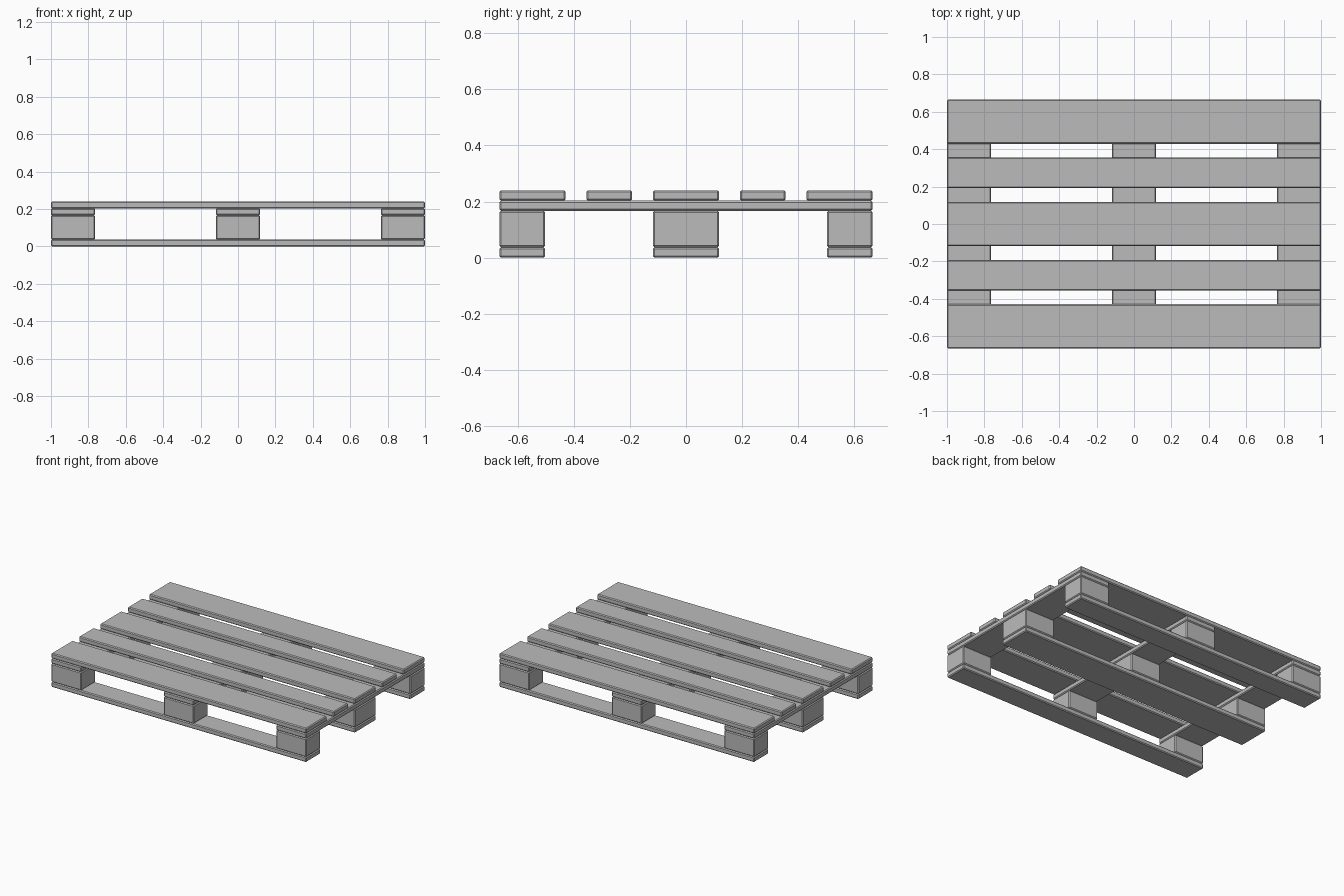
import bpy
import bmesh

cube = bpy.data.objects.get("Cube")
if cube:
    bpy.data.objects.remove(cube, do_unlink=True)

# One plain grey for the whole pallet
grey = bpy.data.materials.new("plain grey")
grey.use_nodes = True
colour = (0.5, 0.5, 0.5, 1)
grey.diffuse_color = colour
grey.node_tree.nodes["Principled BSDF"].inputs["Base Color"].default_value = colour

LENGTH, DEPTH = 2.0, 1.33
WIDE, NARROW = 0.236, 0.163       # timber widths
BOARD, BLOCK = 0.0367, 0.13       # timber heights
CHAMFER = 0.006


def timber(name, x, y, z, sx, sy, sz):
    """Chamfered box centred on x, y with its underside at z."""
    bm = bmesh.new()
    bmesh.ops.create_cube(bm, size=1)
    bmesh.ops.scale(bm, vec=(sx, sy, sz), verts=bm.verts)
    bmesh.ops.bevel(bm, geom=bm.edges[:], offset=CHAMFER, segments=1,
                    affect='EDGES')
    mesh = bpy.data.meshes.new(name)
    bm.to_mesh(mesh)
    bm.free()
    mesh.materials.append(grey)
    obj = bpy.data.objects.new(name, mesh)
    obj.location = (x, y, z + sz / 2)
    bpy.context.collection.objects.link(obj)


edge_y = (DEPTH - NARROW) / 2
edge_x = (LENGTH - WIDE) / 2
columns = (("right", -edge_x), ("middle", 0), ("left", edge_x))
rows = (("front", -edge_y, NARROW), ("centre", 0, WIDE), ("back", edge_y, NARROW))

# Bottom runners, each carrying three blocks
for row, y, width in rows:
    timber(f"{row}_bottom_board", 0, y, 0, LENGTH, width, BOARD)
    for side, x in columns:
        timber(f"{row}_{side}_block", x, y, BOARD, WIDE, width, BLOCK)

# Cross boards over the blocks
for side, x in columns:
    timber(f"{side}_cross_board", x, 0, BOARD + BLOCK, WIDE, DEPTH, BOARD)

# Deck boards, wide and narrow alternating
deck_edge = (DEPTH - WIDE) / 2
deck = (("front", -deck_edge, WIDE), ("front_inner", -deck_edge / 2, NARROW),
        ("centre", 0, WIDE), ("back_inner", deck_edge / 2, NARROW),
        ("back", deck_edge, WIDE))
for row, y, width in deck:
    timber(f"{row}_deck_board", 0, y, 2 * BOARD + BLOCK, LENGTH, width, BOARD)
